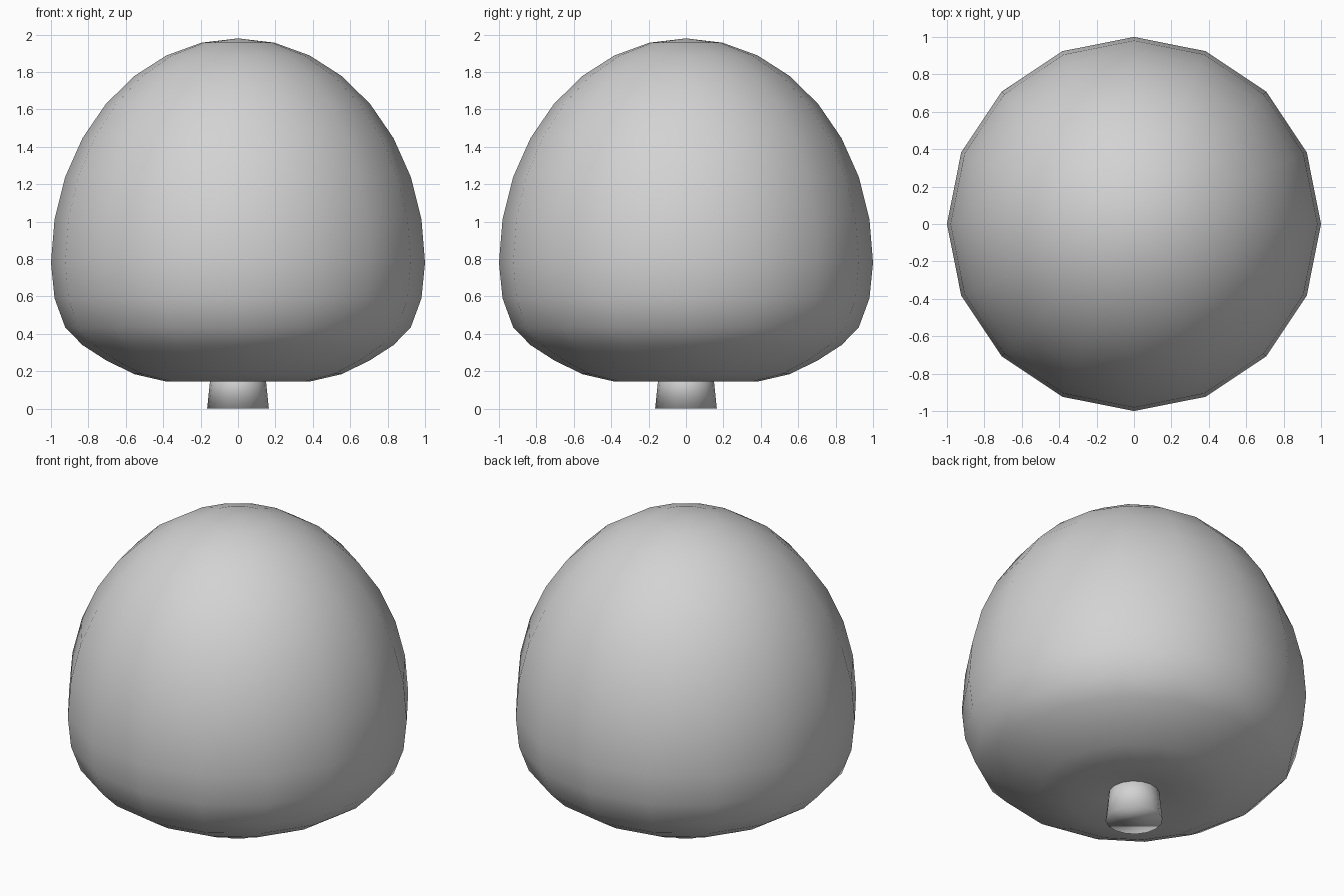
import bpy, bmesh, math

if "Cube" in bpy.data.objects:
    bpy.data.objects.remove(bpy.data.objects["Cube"])


def make_material(name, color):
    mat = bpy.data.materials.new(name)
    mat.use_nodes = True
    mat.diffuse_color = color
    mat.node_tree.nodes["Principled BSDF"].inputs["Base Color"].default_value = color
    return mat


def finish(name, bm, mat):
    bmesh.ops.recalc_face_normals(bm, faces=bm.faces)
    for face in bm.faces:
        face.smooth = True
    mesh = bpy.data.meshes.new(name)
    bm.to_mesh(mesh)
    bm.free()
    mesh.materials.append(mat)
    obj = bpy.data.objects.new(name, mesh)
    bpy.context.collection.objects.link(obj)
    return obj


grey = make_material("plain grey", (0.65, 0.65, 0.65, 1))
SIDES = 16
WAIST, DOME = 0.78, 1.2

# Rounded cap: a stretched sphere whose underside is flattened and dented
underside = [0.59, 0.435, 0.34, 0.26, 0.185, 0.145, 0.17, 0.19]
bm = bmesh.new()
bmesh.ops.create_uvsphere(bm, u_segments=SIDES, v_segments=SIDES, radius=1)
for v in bm.verts:
    ring = round(math.acos(max(-1, min(1, v.co.z))) * SIDES / math.pi)
    if ring <= SIDES // 2:
        v.co.z = WAIST + DOME * v.co.z
    else:
        v.co.z = underside[ring - SIDES // 2 - 1]
finish("cap", bm, grey)

# Short tapered stem set into the dent
bm = bmesh.new()
bmesh.ops.create_cone(bm, cap_ends=True, segments=SIDES,
                      radius1=0.165, radius2=0.14, depth=0.24)
bmesh.ops.translate(bm, verts=bm.verts, vec=(0, 0, 0.12))
finish("stem", bm, grey)
